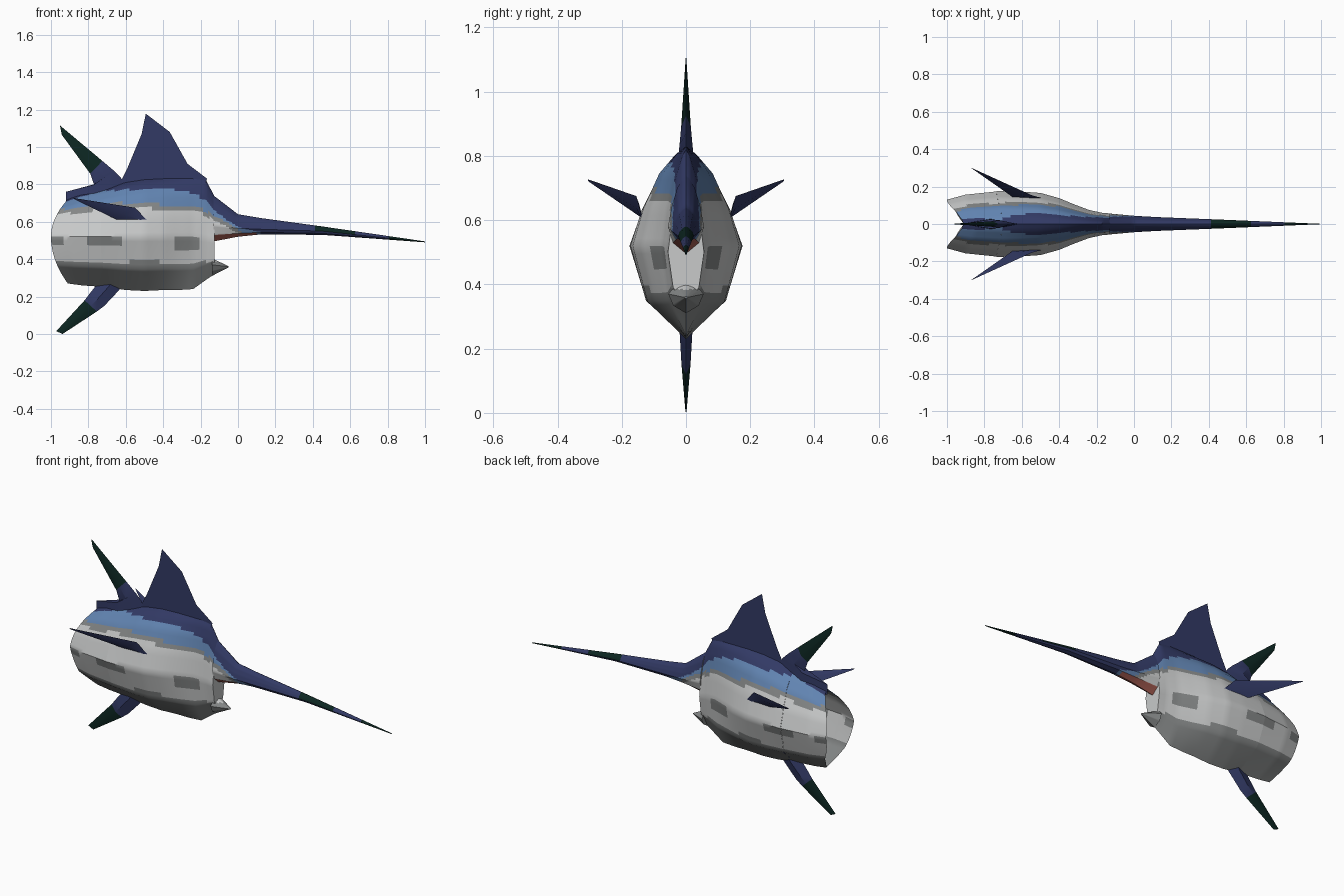
import bpy, bmesh
from mathutils import Vector

cube = bpy.data.objects.get("Cube")
if cube:
    bpy.data.objects.remove(cube, do_unlink=True)

NAVY, BLUE, LIGHT, GRAY, DARK, RED = range(6)
COLOURS = [("navy", (.032, .042, .13)), ("steel_blue", (.12, .23, .44)),
           ("silver", (.58, .59, .59)), ("mid_gray", (.23, .24, .24)),
           ("dark_green", (.004, .02, .016)), ("mouth_red", (.45, .13, .1))]
MATS = []
for name, rgb in COLOURS:
    m = bpy.data.materials.new(name)
    m.use_nodes = True
    m.diffuse_color = (*rgb, 1)
    bsdf = m.node_tree.nodes["Principled BSDF"]
    bsdf.inputs["Base Color"].default_value = (*rgb, 1)
    bsdf.inputs["Roughness"].default_value = .7
    MATS.append(m)


def finish(name, bm, rule):
    bmesh.ops.recalc_face_normals(bm, faces=bm.faces)
    bm.normal_update()
    for f in bm.faces:
        f.material_index = rule(f)
    me = bpy.data.meshes.new(name)
    bm.to_mesh(me)
    bm.free()
    for m in MATS:
        me.materials.append(m)
    ob = bpy.data.objects.new(name, me)
    bpy.context.collection.objects.link(ob)
    bpy.ops.object.select_all(action='DESELECT')
    ob.select_set(True)
    bpy.context.view_layer.objects.active = ob
    bpy.ops.object.shade_smooth_by_angle(angle=.6)
    return ob


def skin(bm, rings, caps=(False, False)):
    rows = [[bm.verts.new(p) for p in r] for r in rings]
    n = len(rows[0])
    for a, b in zip(rows, rows[1:]):
        for i in range(n):
            j = (i + 1) % n
            bm.faces.new((a[i], a[j], b[j], b[i]))
    if caps[0]:
        bm.faces.new(rows[0])
    if caps[1]:
        bm.faces.new(rows[-1])


def lerp(a, b, t):
    return tuple(p + (q - p) * t for p, q in zip(a, b))


def densify(points, step):
    out = []
    for a, b in zip(points, points[1:]):
        n = max(1, round((Vector(b) - Vector(a)).length / step))
        out += [lerp(a, b, i / n) for i in range(n)]
    return out + [points[-1]]


# Keel-shaped cross-section, as (side, height) fractions
HALF = densify([(0, 1), (.2, .93), (.5, .74), (.8, .38), (1, 0), (.72, -.6), (0, -1)], .09)
SECTION = HALF + [(-s, h) for s, h in HALF[-2:0:-1]]


def hull(name, stations, rule, caps):
    """Stations are (x, top, middle, bottom, half width, end bow)."""
    rings = []
    for x, top, mid, bot, w, bow in densify(stations, .02):
        rings.append([(x + bow * h * h, w * s,
                       mid + h * ((top - mid) if h > 0 else (mid - bot)))
                      for s, h in SECTION])
    bm = bmesh.new()
    skin(bm, rings, caps)
    return finish(name, bm, rule)


def along(line, x):
    for (x0, z0), (x1, z1) in zip(line, line[1:]):
        if x <= x1:
            return z0 + (z1 - z0) * (x - x0) / (x1 - x0)
    return line[-1][1]


BACK_EDGE = [(-1, .7), (-.9, .71), (-.75, .765), (-.5, .775), (-.28, .77),
             (-.18, .72), (-.1, .64), (0, .57), (.12, .545), (.15, .4)]
BLUE_EDGE = [(-1, .66), (-.9, .67), (-.65, .7), (-.3, .69), (-.2, .67),
             (-.1, .62), (0, .56), (.15, .4)]


# Countershaded hide: dark back, blue band, silver flank, gray belly
def hide(f):
    x, y, z = f.calc_center_median()
    if z > along(BACK_EDGE, x):
        return NAVY
    edge = along(BLUE_EDGE, x)
    if z > edge:
        return BLUE
    if z > edge - .025 or z < .385:
        return GRAY
    if .47 < z < .515 and (x < -.93 or -.8 < x < -.61):
        return GRAY
    if .44 < z < .51 and -.33 < x < -.2:
        return GRAY
    return LIGHT


def bill_rule(f):
    x, y, z = f.calc_center_median()
    if x < .1 and f.normal.z < -.5:
        return RED
    if x > .8 or (.42 < x < .62 and f.normal.z > -.3):
        return DARK
    return hide(f)


hull("body", [(-.735, .78, .52, .25, .176, .035), (-.6, .81, .52, .235, .173, 0),
              (-.5, .825, .52, .23, .166, 0), (-.4, .83, .52, .235, .138, 0),
              (-.32, .83, .52, .235, .105, 0), (-.24, .83, .52, .24, .075, 0),
              (-.17, .82, .51, .29, .06, 0), (-.125, .735, .5, .32, .056, 0)],
     hide, (False, True))
hull("tail_section", [(-1, .72, .52, .27, .13, .09), (-.9, .75, .52, .26, .157, .065),
                      (-.735, .78, .52, .25, .174, .035)], hide, (False, False))
hull("upper_bill", [(-.13, .74, .58, .495, .056, 0), (0, .64, .565, .52, .044, 0),
                    (.12, .62, .56, .532, .037, 0), (.45, .575, .55, .53, .024, 0),
                    (1, .495, .492, .49, .001, 0)], bill_rule, (True, True))
hull("lower_jaw", [(-.14, .405, .37, .31, .055, 0), (-.05, .362, .36, .356, .006, 0)],
     hide, (True, True))


# Fins: diamond sections between a leading and a trailing point
def fin(name, sections, normal, rule):
    rings = []
    for lead, trail, thick in sections:
        a, b = Vector(lead), Vector(trail)
        mid, off = (a + b) / 2, Vector(normal) * thick
        rings.append([a, mid + off, b, mid - off])
    bm = bmesh.new()
    skin(bm, rings, (True, True))
    return finish(name, bm, rule)


def tail_rule(f):
    x, y, z = f.calc_center_median()
    return DARK if x < -.79 and (z > .9 or z < .19) else NAVY


fin("upper_tail_fin", [((-.6, 0, .72), (-.92, 0, .7), .03),
                       ((-.625, 0, .835), (-.92, 0, .76), .024),
                       ((-.66, 0, .87), (-.77, 0, .8), .02),
                       ((-.725, 0, .925), (-.79, 0, .857), .015),
                       ((-.952, 0, 1.115), (-.942, 0, 1.065), .002)], (0, 1, 0), tail_rule)
fin("lower_tail_fin", [((-.6, 0, .29), (-.72, 0, .31), .025),
                       ((-.635, 0, .235), (-.75, 0, .27), .02),
                       ((-.715, 0, .15), (-.79, 0, .22), .016),
                       ((-.755, 0, .12), (-.82, 0, .18), .014),
                       ((-.938, 0, 0), (-.972, 0, .015), .002)], (0, 1, 0), tail_rule)
for side, label in ((1, "back"), (-1, "front")):
    fin("pectoral_fin_" + label,
        [((-.48, side * .135, .6), (-.5, side * .135, .6), .002),
         ((-.55, side * .155, .675), (-.65, side * .145, .612), .008),
         ((-.88, side * .305, .727), (-.875, side * .303, .72), .001)],
        (.2, side * -.5, .85), lambda f: NAVY)

# Sail: a thin upright sheet sunk into the back
bm = bmesh.new()
bm.faces.new([bm.verts.new((x, 0, z)) for x, z in (
    (-.66, .76), (-.62, .83), (-.59, .89), (-.515, 1.07), (-.493, 1.178), (-.365, 1.08),
    (-.27, .91), (-.165, .83), (-.2, .76))])
finish("dorsal_sail", bm, lambda f: NAVY)
